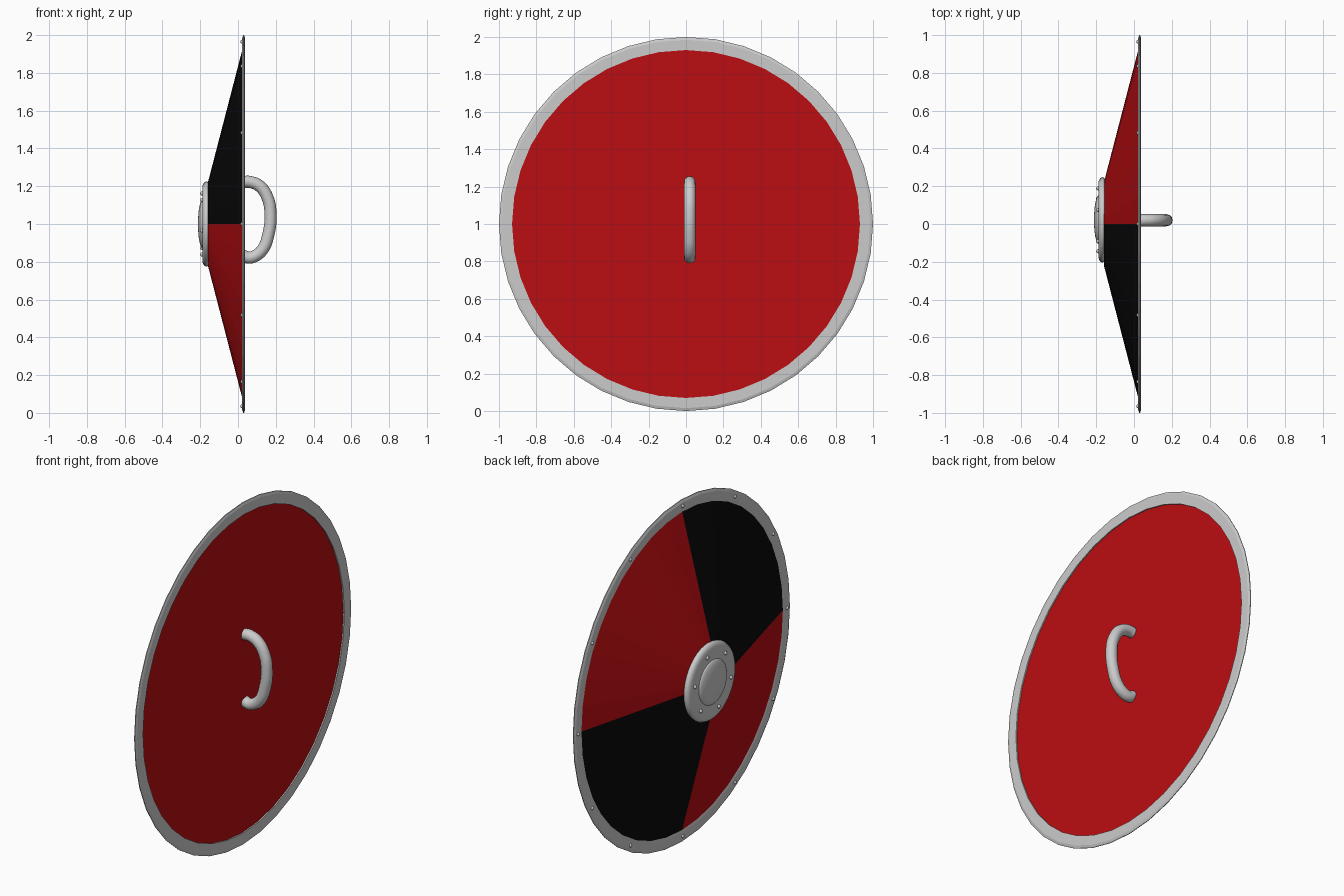
import bpy, bmesh, math
from mathutils import Vector

if "Cube" in bpy.data.objects:
    bpy.data.objects.remove(bpy.data.objects["Cube"])

CZ = 1.0      # height of the shield centre
SEG = 40      # sides of the round body


def material(name, rgb):
    m = bpy.data.materials.new(name)
    m.diffuse_color = (*rgb, 1)
    m.use_nodes = True
    m.node_tree.nodes["Principled BSDF"].inputs["Base Color"].default_value = m.diffuse_color
    return m


red = material("red_paint", (0.5, 0.004, 0.006))
black = material("black_paint", (0.003, 0.003, 0.003))


def finish(bm, name, smooth=None):
    bmesh.ops.remove_doubles(bm, verts=bm.verts, dist=1e-5)
    bmesh.ops.recalc_face_normals(bm, faces=bm.faces)
    me = bpy.data.meshes.new(name)
    bm.to_mesh(me)
    bm.free()
    ob = bpy.data.objects.new(name, me)
    bpy.context.collection.objects.link(ob)
    if smooth:
        bpy.ops.object.select_all(action='DESELECT')
        ob.select_set(True)
        bpy.context.view_layer.objects.active = ob
        bpy.ops.object.shade_smooth_by_angle(angle=math.radians(smooth))
    return ob


def lathe(name, profile, seg, cy=0.0, closed=False, smooth=None):
    """Spin (x, radius) points around the x axis of the shield."""
    bm = bmesh.new()
    vs = [bm.verts.new((x, cy + r, CZ)) for x, r in profile]
    pairs = list(zip(vs, vs[1:])) + ([(vs[-1], vs[0])] if closed else [])
    es = [bm.edges.new(p) for p in pairs]
    bmesh.ops.spin(bm, geom=vs + es, cent=(0, cy, CZ), axis=(1, 0, 0),
                   angle=math.tau, steps=seg, use_duplicate=False)
    return finish(bm, name, smooth)


def rivets(name, count, ring, x, size, cy=0.0, start=0.0):
    """Ring of small flattened studs."""
    bm = bmesh.new()
    for i in range(count):
        a = math.radians(start) + math.tau * i / count
        new = bmesh.ops.create_uvsphere(bm, u_segments=10, v_segments=6, radius=size)
        pos = Vector((x, cy + ring * math.cos(a), CZ + ring * math.sin(a)))
        bmesh.ops.translate(bm, verts=new["verts"], vec=pos)
    return finish(bm, name, 60)


# Conical body: flat red back, quartered red and black front
body = lathe("shield_body", [(0.03, 0), (0.03, 0.95), (-0.158, 0.225), (-0.158, 0)], SEG)
body.data.materials.append(red)
body.data.materials.append(black)
for f in body.data.polygons:
    y, z = f.center.y, f.center.z - CZ
    if f.normal.x < 0 and y * z < 0:
        f.material_index = 1

# Thin metal rim band
lathe("rim", [(0.025, 0.93), (0.022, 0.945), (0.022, 0.985), (0.028, 1.0),
              (0.032, 1.0), (0.037, 0.985), (0.037, 0.93)], SEG, closed=True)
rivets("rim_rivets", 12, 0.965, 0.022, 0.01)

# Central boss: rounded plate, shallow dome and studs
BY = 0.022
lathe("boss_plate", [(-0.152, 0), (-0.152, 0.21), (-0.157, 0.222), (-0.168, 0.226),
                     (-0.18, 0.22), (-0.187, 0.205), (-0.189, 0.185),
                     (-0.188, 0.12), (-0.188, 0)], 40, BY, smooth=50)
dome = [(-0.186 - 0.026 * math.cos(t), 0.13 * math.sin(t))
        for t in (math.pi / 2 * i / 8 for i in range(9))]
lathe("boss_dome", dome, 32, BY, smooth=50)
rivets("boss_rivets", 6, 0.17, -0.19, 0.011, BY, 12)

# Hand grip on the back
cu = bpy.data.curves.new("grip_path", 'CURVE')
cu.dimensions = '3D'
cu.bevel_depth = 0.032
cu.bevel_resolution = 4
cu.resolution_u = 6
cu.use_fill_caps = True
path = [(0.028, 1.222), (0.06, 1.223), (0.115, 1.2), (0.158, 1.135), (0.172, 1.05),
        (0.162, 0.95), (0.13, 0.865), (0.085, 0.828), (0.055, 0.822), (0.028, 0.832)]
sp = cu.splines.new('BEZIER')
sp.bezier_points.add(len(path) - 1)
for p, (x, z) in zip(sp.bezier_points, path):
    p.co = (x, 0.02, z)
    p.handle_left_type = p.handle_right_type = 'AUTO'
grip = bpy.data.objects.new("hand_grip", cu)
bpy.context.collection.objects.link(grip)
bpy.ops.object.select_all(action='DESELECT')
grip.select_set(True)
bpy.context.view_layer.objects.active = grip
bpy.ops.object.convert(target='MESH')
bpy.ops.object.shade_smooth_by_angle(angle=math.radians(50))
